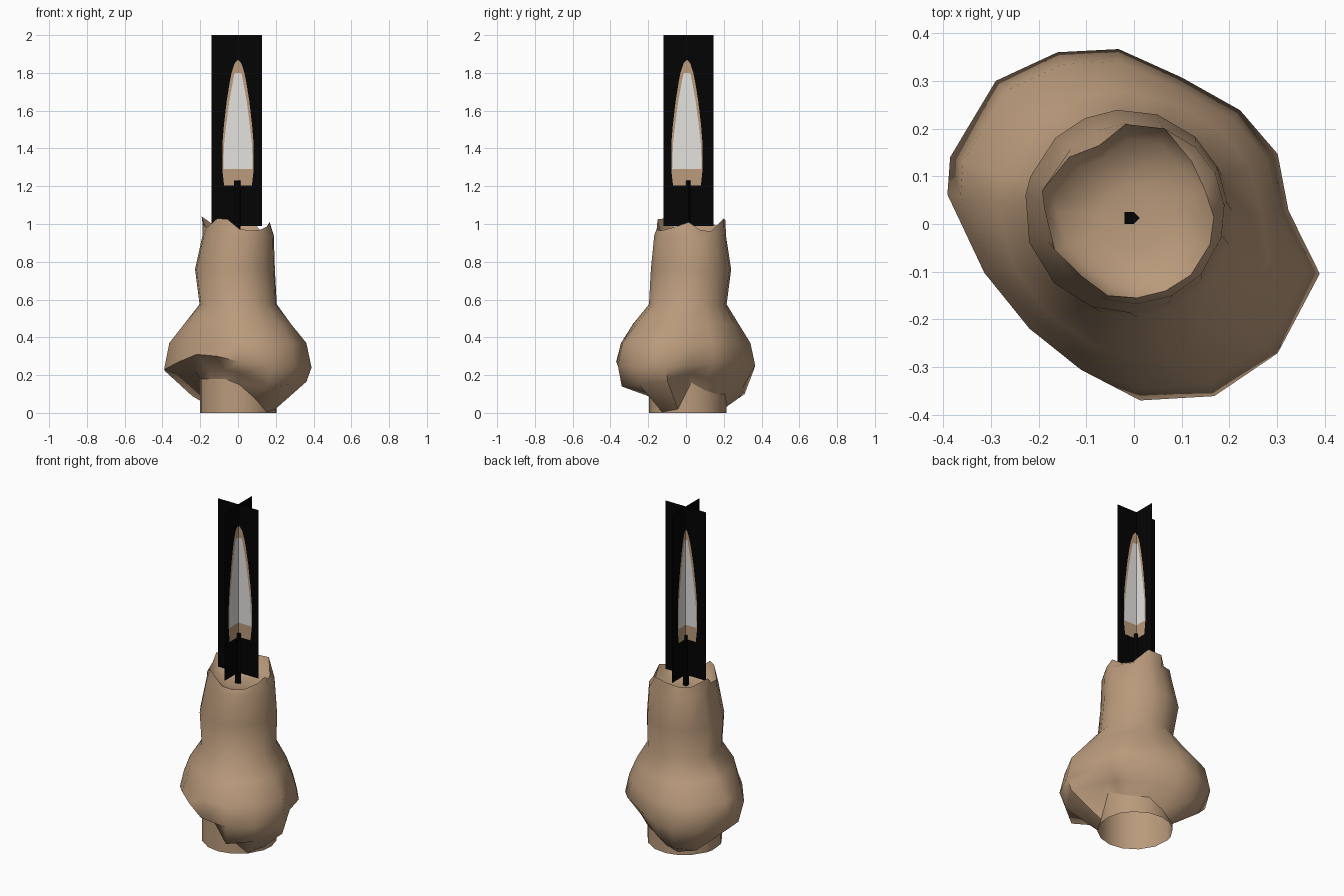
import bpy, bmesh, math
from mathutils import Vector

if "Cube" in bpy.data.objects:
    bpy.data.objects.remove(bpy.data.objects["Cube"])


def material(name, rgb):
    m = bpy.data.materials.new(name)
    m.diffuse_color = (*rgb, 1)
    m.use_nodes = True
    m.node_tree.nodes["Principled BSDF"].inputs["Base Color"].default_value = m.diffuse_color
    return m


TAN = material("tan wax", (0.49, 0.325, 0.20))
BLACK = material("black", (0.001, 0.001, 0.001))
PALE = material("pale flame", (0.77, 0.76, 0.74))


def make_object(name, bm, mats):
    me = bpy.data.meshes.new(name)
    bm.to_mesh(me)
    bm.free()
    ob = bpy.data.objects.new(name, me)
    bpy.context.collection.objects.link(ob)
    for m in mats:
        me.materials.append(m)
    return ob


def smooth(ob, degrees):
    bpy.ops.object.select_all(action='DESELECT')
    bpy.context.view_layer.objects.active = ob
    ob.select_set(True)
    bpy.ops.object.shade_smooth_by_angle(angle=math.radians(degrees))


# melted wax: 16 spokes, counter-clockwise from +x (angles in degrees)
ANGLE = [5, 26, 47, 72, 95, 114, 134, 160, 171, 198, 225, 250, 272, 295, 318, 345]
N = len(ANGLE)
skirt_r = [.325, .335, .326, .323, .368, .394, .417, .41, .396, .33, .31, .325, .37, .398, .405, .403]
skirt_z = [.25, .26, .28, .27, .25, .23, .23, .22, .23, .27, .31, .30, .27, .25, .25, .24]
lip_r = [.23, .25, .25, .26, .30, .34, .35, .31, .29, .24, .22, .22, .25, .375, .37, .375]
lip_z = [.21, .18, .17, .16, .13, .10, .09, .20, .21, .22, .23, .23, .21, .14, .15, .165]
core_z = [.16, .12, .10, .10, .05, .02, .03, .15, .18, .18, .18, .18, .15, .08, .005, .02]
rim_r = [.168, .165, .178, .21, .21, .18, .195, .205, .19, .175, .155, .16, .155, .155, .16, .165]
rim_z = [1.01, .97, .96, 1.03, 1.02, .99, 1.0, 1.04, 1.0, .98, 1.03, 1.025, .975, .965, .97, .99]


def ring(bm, r, z, cx=0.0, cy=0.0):
    vs = []
    for k in range(N):
        a = math.radians(ANGLE[k])
        rr = r[k] if isinstance(r, list) else r
        zz = z[k] if isinstance(z, list) else z
        vs.append(bm.verts.new((cx + rr * math.cos(a), cy + rr * math.sin(a), zz)))
    return vs


def skin(bm, rings):
    for lo, hi in zip(rings, rings[1:]):
        for k in range(N):
            j = (k + 1) % N
            bm.faces.new((lo[k], lo[j], hi[j], hi[k]))


bm = bmesh.new()
rings = [
    ring(bm, .205, core_z, 0, .01),
    ring(bm, lip_r, lip_z),
    ring(bm, skirt_r, skirt_z),
    ring(bm, [r * .93 for r in skirt_r], .37),
    ring(bm, [.17 + r * .3 for r in skirt_r], .47),
    ring(bm, .206, .575, 0, .01),
    ring(bm, .213, .76, -.017, .027),
    ring(bm, .190, .94, 0, .022),
    ring(bm, rim_r, rim_z),
    ring(bm, [r * .85 for r in rim_r], .95),
    ring(bm, .07, .93, 0, .01),
]
skin(bm, rings)
bm.faces.new(rings[-1])
smooth(make_object("melted_wax", bm, [TAN]), 60)

# candle core: open-bottomed tube that shows under the wax skirt
bm = bmesh.new()
skin(bm, [ring(bm, .205, 0, 0, .01), ring(bm, .205, .45, 0, .01)])
smooth(make_object("candle_core", bm, [TAN]), 50)

# wick: thin pentagonal post
bm = bmesh.new()
outline = [(-.02, 0), (0, 0), (.012, .0125), (0, .025), (-.02, .025)]
low = [bm.verts.new((x, y, .925)) for x, y in outline]
high = [bm.verts.new((x, y, 1.23)) for x, y in outline]
for k in range(5):
    j = (k + 1) % 5
    bm.faces.new((low[k], low[j], high[j], high[k]))
bm.faces.new(low[::-1])
bm.faces.new(high)
make_object("wick", bm, [BLACK])

# flame cards: rows of (z, flame half width, pale core half width)
ROWS = [(.99, 0, 0), (1.205, 0, 0), (1.205, .074, 0), (1.29, .083, 0), (1.29, .083, .078),
        (1.42, .083, .074), (1.52, .075, .063), (1.65, .060, .046), (1.75, .044, .028),
        (1.80, .034, .018), (1.80, .034, 0), (1.85, .018, 0), (1.87, 0, 0), (2.0, 0, 0)]


def flame_card(name, origin, axis, lo, hi):
    bm = bmesh.new()
    for (z0, o0, i0), (z1, o1, i1) in zip(ROWS, ROWS[1:]):
        if z1 - z0 < 1e-5:
            continue
        a = [lo, -o0, -i0, i0, o0, hi]
        b = [lo, -o1, -i1, i1, o1, hi]
        for k, mat in enumerate((0, 1, 2, 1, 0)):
            if a[k + 1] - a[k] + b[k + 1] - b[k] < 1e-5:
                continue
            pts = [(a[k], z0), (a[k + 1], z0), (b[k + 1], z1), (b[k], z1)]
            pts = [p for n, p in enumerate(pts) if p != pts[n - 1]]
            f = bm.faces.new([bm.verts.new(origin + axis * u + Vector((0, 0, z))) for u, z in pts])
            f.material_index = mat
    bmesh.ops.remove_doubles(bm, verts=bm.verts, dist=1e-5)
    make_object(name, bm, [BLACK, TAN, PALE])


flame_card("flame_card_front", Vector((0, .0125, 0)), Vector((1, 0, 0)), -.14, .127)
flame_card("flame_card_side", Vector((-.007, .005, 0)), Vector((0, 1, 0)), -.125, .14)
